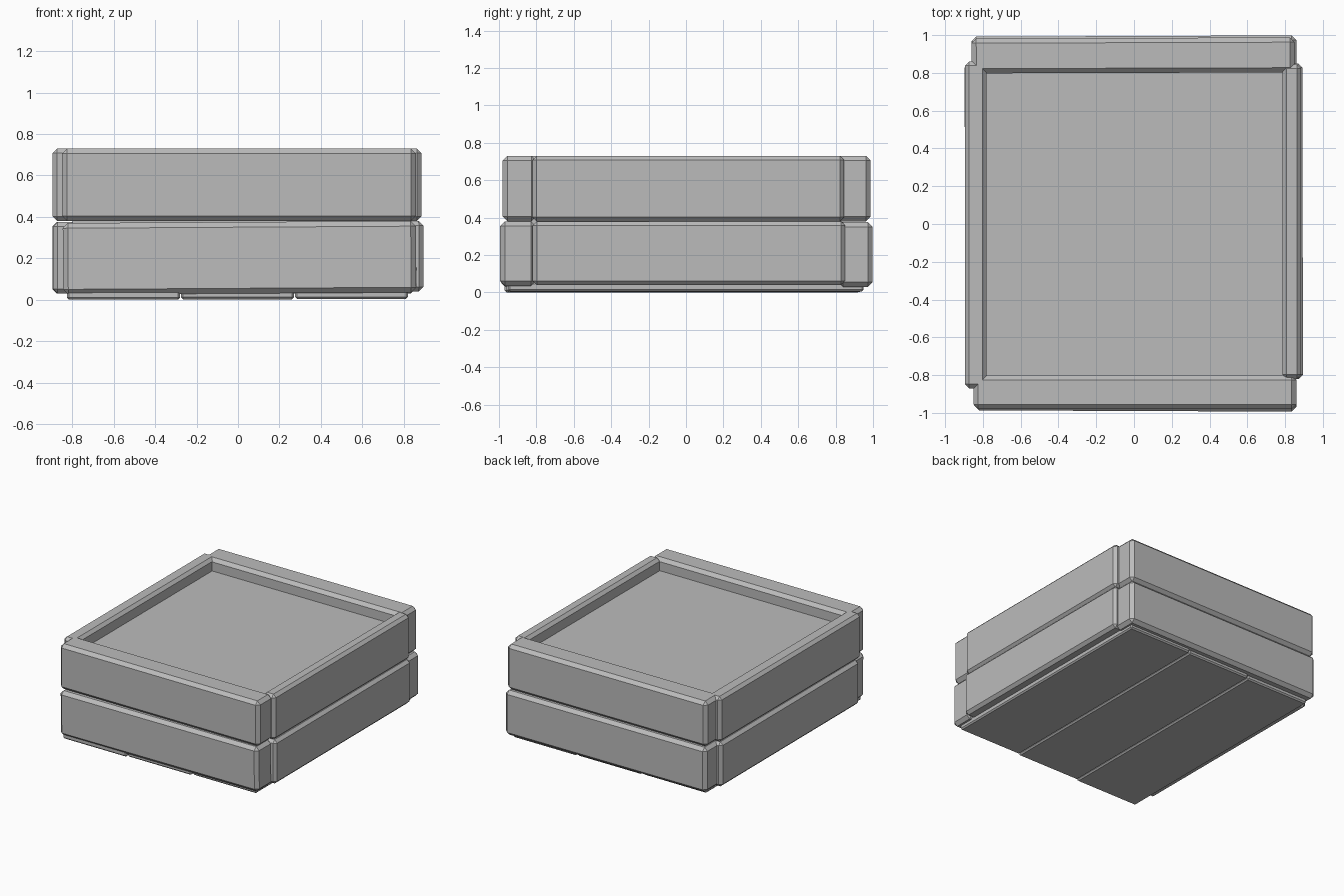
import bpy
import bmesh
from mathutils import Matrix, Vector

start = bpy.data.objects.get("Cube")
if start:
    bpy.data.objects.remove(start, do_unlink=True)

grey = bpy.data.materials.new("plain grey")
grey.use_nodes = True
colour = (0.5, 0.5, 0.5, 1)
grey.diffuse_color = colour
grey.node_tree.nodes["Principled BSDF"].inputs["Base Color"].default_value = colour


def board(name, x, y, z, chamfer=0.025, turn=0.0, lean=0.0):
    """Chamfered flat-faced board filling the given x, y and z ranges."""
    spans = (x, y, z)
    size = [hi - lo for lo, hi in spans]
    centre = Vector([(lo + hi) / 2 for lo, hi in spans])
    bm = bmesh.new()
    bmesh.ops.create_cube(bm, size=1)
    bmesh.ops.scale(bm, vec=size, verts=bm.verts)
    if chamfer:
        bmesh.ops.bevel(bm, geom=bm.edges[:], offset=chamfer, segments=1,
                        affect='EDGES', clamp_overlap=True)
    # slight hand-fitted crookedness
    long_axis = 'X' if size[0] > size[1] else 'Y'
    across = 'Y' if long_axis == 'X' else 'X'
    spin = Matrix.Rotation(turn, 4, 'Z') @ Matrix.Rotation(lean, 4, across)
    bmesh.ops.transform(bm, matrix=spin, verts=bm.verts)
    mesh = bpy.data.meshes.new(name)
    bm.to_mesh(mesh)
    bm.free()
    mesh.materials.append(grey)
    obj = bpy.data.objects.new(name, mesh)
    obj.location = centre
    bpy.context.collection.objects.link(obj)
    return obj


# Two courses of wall boards
upper, lower = (0.38, 0.73), (0.03, 0.375)
board("front_board_upper", (-0.85, 0.86), (-0.98, -0.80), upper)
board("back_board_upper", (-0.86, 0.85), (0.80, 0.985), upper, turn=0.003)
board("front_board_lower", (-0.845, 0.86), (-0.99, -0.80), lower, turn=-0.004, lean=-0.006)
board("back_board_lower", (-0.86, 0.86), (0.81, 0.995), lower, turn=0.004)

board("right_board_upper", (-0.895, -0.78), (-0.87, 0.86), upper, 0.022)
board("left_board_upper", (0.785, 0.885), (-0.82, 0.845), upper, 0.022)
board("right_board_lower", (-0.895, -0.78), (-0.85, 0.85), lower, 0.022, turn=0.002)
board("left_board_lower", (0.785, 0.893), (-0.82, 0.85), (0.04, 0.38), 0.022, turn=0.002)

# Filled inside, set just below the rim
board("inner_fill", (-0.80, 0.80), (-0.83, 0.83), (0.05, 0.635), 0)

# Three floor boards running front to back
width = 0.55
for i, part in enumerate(("right", "middle", "left")):
    x0 = -0.825 + i * width
    front = -0.97 + 0.01 * i
    board(f"{part}_floor_board", (x0, x0 + width - 0.004), (front, front + 1.9),
          (0.002 * i, 0.055), 0.01)
